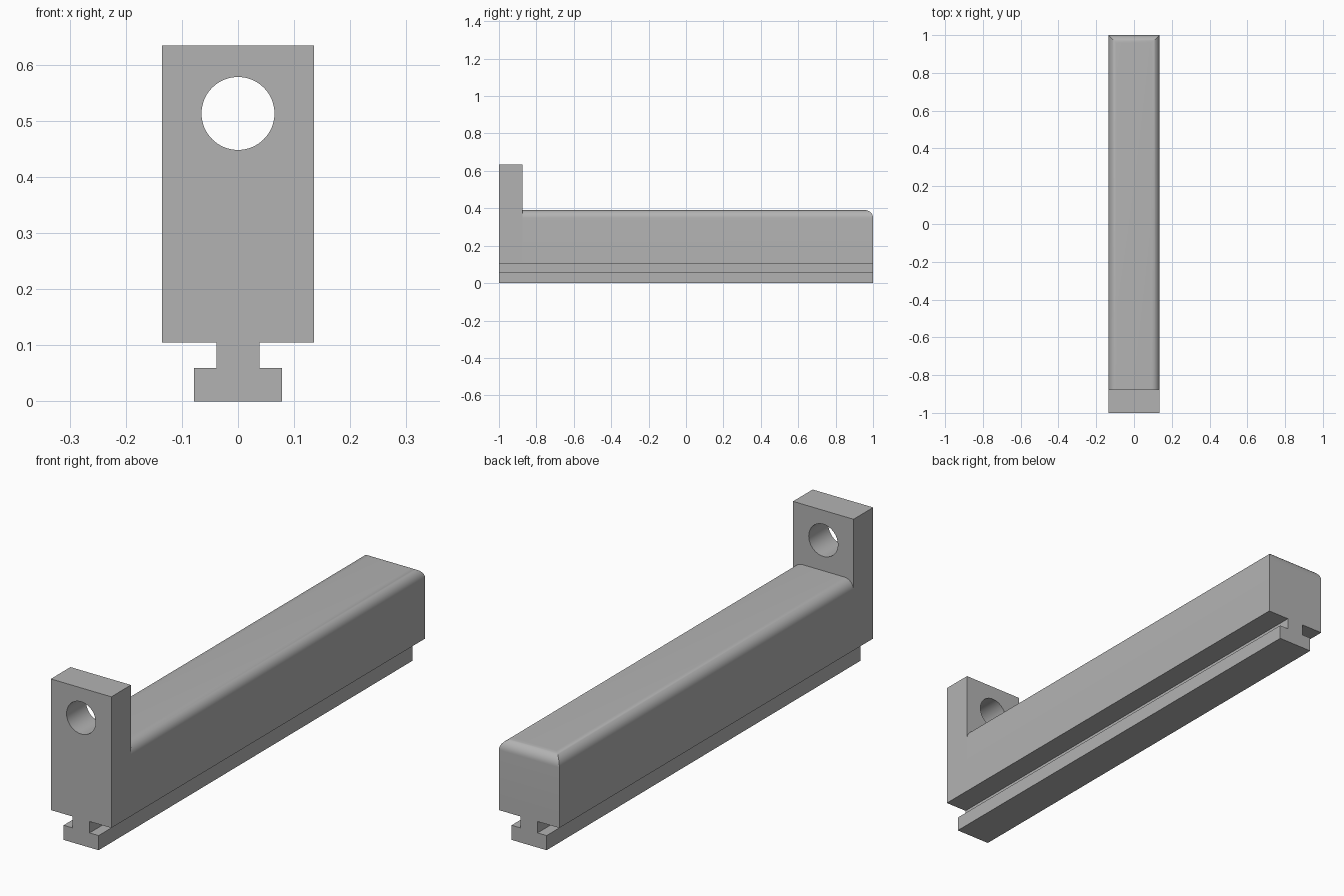
import bpy
import bmesh
import math
from mathutils import Matrix, Vector

default = bpy.data.objects.get("Cube")
if default:
    bpy.data.objects.remove(default, do_unlink=True)

HALF_WIDTH = 0.135
BODY_BOTTOM, BODY_TOP, TAB_TOP = 0.105, 0.39, 0.634
FRONT, TAB_BACK, BACK = -1.0, -0.875, 1.0

grey = bpy.data.materials.new("plain grey")
grey.use_nodes = True
colour = (0.45, 0.45, 0.45, 1)
grey.diffuse_color = colour
grey.node_tree.nodes["Principled BSDF"].inputs["Base Color"].default_value = colour


def make_object(name, bm):
    bmesh.ops.recalc_face_normals(bm, faces=bm.faces)
    mesh = bpy.data.meshes.new(name)
    bm.to_mesh(mesh)
    bm.free()
    mesh.materials.append(grey)
    obj = bpy.data.objects.new(name, mesh)
    bpy.context.collection.objects.link(obj)
    return obj


def box(low, high):
    bm = bmesh.new()
    low, high = Vector(low), Vector(high)
    size = Matrix.Diagonal((*(high - low), 1))
    bmesh.ops.create_cube(bm, size=1, matrix=Matrix.Translation((low + high) / 2) @ size)
    return bm


def smooth(obj):
    bpy.ops.object.select_all(action="DESELECT")
    obj.select_set(True)
    bpy.context.view_layer.objects.active = obj
    bpy.ops.object.shade_smooth_by_angle(angle=math.radians(30))


# Long body, rounded along its sides and back top edge
bm = box((-HALF_WIDTH, TAB_BACK, BODY_BOTTOM), (HALF_WIDTH, BACK, BODY_TOP))
rounded = [e for e in bm.edges
           if all(v.co.z > BODY_TOP - 0.01 for v in e.verts)
           and not all(v.co.y < TAB_BACK + 0.01 for v in e.verts)]
bmesh.ops.bevel(bm, geom=rounded, offset=0.042, segments=10, profile=0.5, affect="EDGES")
smooth(make_object("body", bm))

# Upright front tab with a round hole
tab = make_object("front_tab", box((-HALF_WIDTH, FRONT, BODY_BOTTOM),
                                   (HALF_WIDTH, TAB_BACK, TAB_TOP)))
bm = bmesh.new()
place = Matrix.Translation((0, (FRONT + TAB_BACK) / 2, 0.513)) @ Matrix.Rotation(math.pi / 2, 4, "X")
bmesh.ops.create_cone(bm, cap_ends=True, segments=64, radius1=0.065, radius2=0.065,
                      depth=0.3, matrix=place)
cutter = make_object("hole_cutter", bm)
cutter.hide_render = True
hole = tab.modifiers.new("hole", "BOOLEAN")
hole.operation = "DIFFERENCE"
hole.solver = "EXACT"
hole.object = cutter
bpy.context.view_layer.objects.active = tab
bpy.ops.object.modifier_apply(modifier=hole.name)
bpy.data.objects.remove(cutter, do_unlink=True)
smooth(tab)

# T-shaped sliding rail underneath
half = [(0.078, 0), (0.078, 0.059), (0.038, 0.059), (0.038, BODY_BOTTOM)]
outline = half + [(-x, z) for x, z in reversed(half)]
bm = bmesh.new()
end = bm.faces.new([bm.verts.new((x, FRONT, z)) for x, z in outline])
swept = bmesh.ops.extrude_face_region(bm, geom=[end], use_keep_orig=True)
moved = [g for g in swept["geom"] if isinstance(g, bmesh.types.BMVert)]
bmesh.ops.translate(bm, verts=moved, vec=(0, BACK - FRONT, 0))
make_object("rail", bm)
